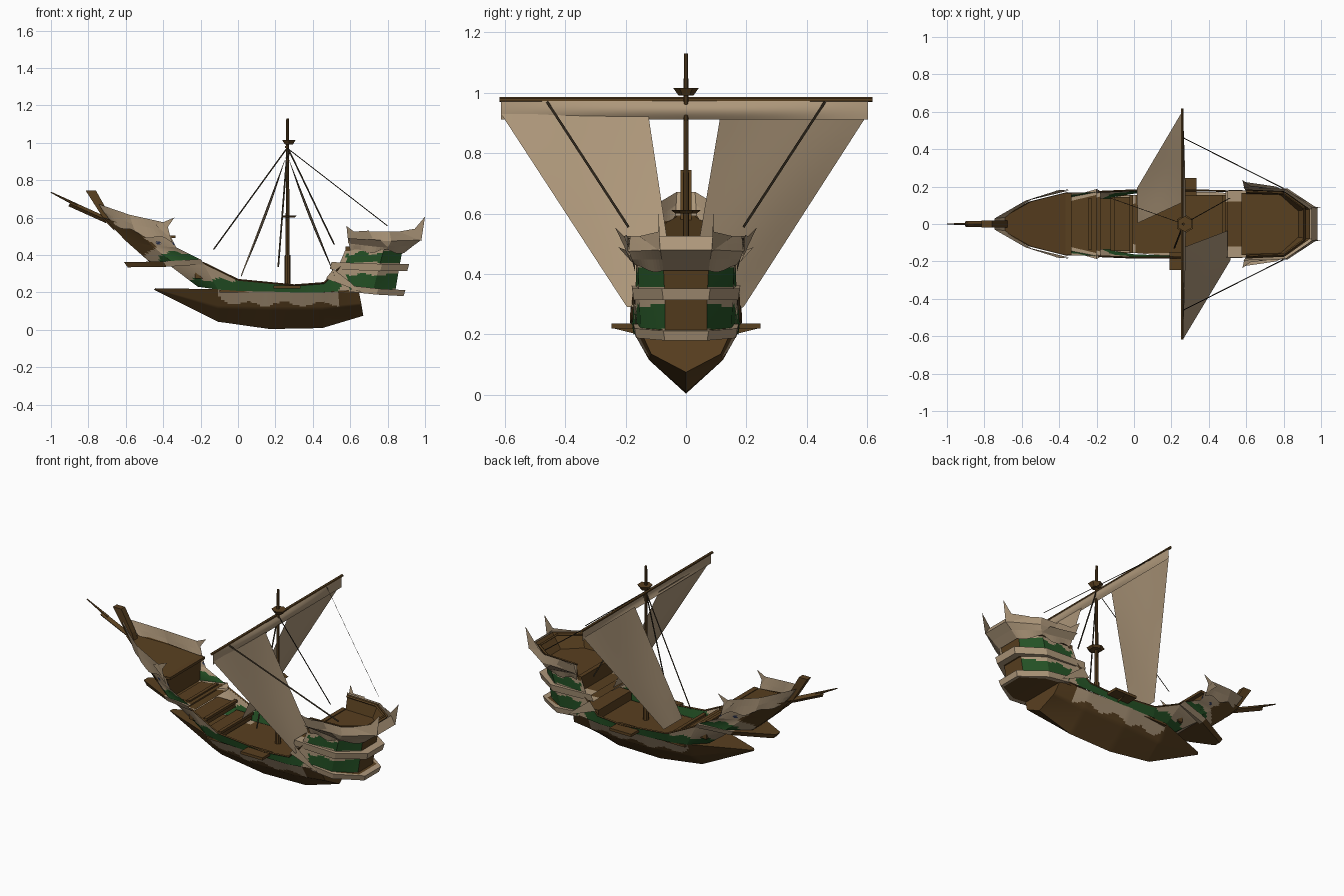
import bpy, bmesh, math
from mathutils import Vector as V

if "Cube" in bpy.data.objects:
    bpy.data.objects.remove(bpy.data.objects["Cube"])

def mat(name, rgb):
    m = bpy.data.materials.new(name)
    m.diffuse_color = (*rgb, 1)
    m.use_nodes = True
    m.node_tree.nodes["Principled BSDF"].inputs["Base Color"].default_value = m.diffuse_color
    return m

MATS = [mat("brown wood", (.098, .05, .014)), mat("cream", (.42, .31, .195)),
        mat("green paint", (.018, .085, .019)), mat("dark rope", (.025, .018, .01)),
        mat("navy paint", (.03, .04, .09))]
BROWN, CREAM, GREEN, ROPE, NAVY = range(5)

def finish(name, bm, smooth=False):
    bmesh.ops.remove_doubles(bm, verts=bm.verts, dist=1e-5)
    bmesh.ops.recalc_face_normals(bm, faces=bm.faces)
    me = bpy.data.meshes.new(name)
    bm.to_mesh(me)
    bm.free()
    for m in MATS:
        me.materials.append(m)
    for p in me.polygons:
        p.use_smooth = smooth
    ob = bpy.data.objects.new(name, me)
    bpy.context.collection.objects.link(ob)
    return ob

def fine(seq, n, mix):
    out = []
    for a, b in zip(seq, seq[1:]):
        out += [mix(a, b, i / n) for i in range(n)]
    return out + [seq[-1]]

def shell(name, levels, rule, nu=1, nv=1, wave=0, cap=False):
    """Loft half outlines (tip to end), mirrored across y and joined at the tip."""
    rows = [fine([V(p) for p in lv], nu, lambda a, b, t: a.lerp(b, t)) for lv in levels]
    rows = fine(rows, nv, lambda r, s, t: [a.lerp(b, t) for a, b in zip(r, s)])
    for p in rows[0]:
        p.z += wave * math.sin(42 * p.x)
    bm = bmesh.new()
    grid = []
    for r in rows:
        full = [V((p.x, -p.y, p.z)) for p in reversed(r)] + r
        grid.append([bm.verts.new(p) for p in full])
    for r, s in zip(grid, grid[1:]):
        for i in range(len(r) - 1):
            f = bm.faces.new((r[i], r[i + 1], s[i + 1], s[i]))
            c = f.calc_center_median()
            f.material_index = rule(c.x, c.y, c.z) if callable(rule) else rule
    if cap:
        bm.faces.new([r[-1] for r in grid] + [r[0] for r in reversed(grid)])
    return finish(name, bm)

def rod(name, a, b, r1, r2=None, m=BROWN, n=6):
    a, b = V(a), V(b)
    bm = bmesh.new()
    bmesh.ops.create_cone(bm, cap_ends=True, segments=n, radius1=r1,
                          radius2=r1 if r2 is None else r2, depth=(b - a).length)
    q = (b - a).to_track_quat('Z', 'Y')
    for v in bm.verts:
        v.co = q @ v.co + (a + b) / 2
    for f in bm.faces:
        f.material_index = m
    return finish(name, bm)

def box(name, x0, x1, y0, y1, z0, z1, m=BROWN):
    bm = bmesh.new()
    bmesh.ops.create_cube(bm, size=1)
    for v in bm.verts:
        v.co = V(((x0 + x1) / 2 + v.co.x * (x1 - x0), (y0 + y1) / 2 + v.co.y * (y1 - y0),
                  (z0 + z1) / 2 + v.co.z * (z1 - z0)))
    for f in bm.faces:
        f.material_index = m
    return finish(name, bm)

def plate(name, pts, m, both=True):
    bm = bmesh.new()
    for s in ((1, -1) if both else (1,)):
        bm.faces.new([bm.verts.new((x, y * s, z)) for x, y, z in pts]).material_index = m
    return finish(name, bm)

def rail(name, pts, r, m=BROWN):
    for s in (1, -1):
        for a, b in zip(pts, pts[1:]):
            rod(name, (a[0], a[1] * s, a[2]), (b[0], b[1] * s, b[2]), r, m=m, n=4)

# Lower hull with a wavy cream band
rim = [(-.44, .015, .222), (-.107, .145, .217), (.17, .17, .205), (.45, .17, .2), (.645, .15, .21)]
hull = shell("hull", [
    [(-.45, 0, .214), (-.107, 0, .043), (.17, 0, .004), (.45, 0, .009), (.67, 0, .075)],
    [(-.445, .01, .218), (-.107, .09, .12), (.17, .122, .115), (.45, .122, .115), (.66, .115, .135)],
    rim, [(x, 0, z) for x, y, z in rim]],
    lambda x, y, z: CREAM if abs(y) > .11 and -.13 < x < .54
    and z > .138 + .012 * math.sin(32 * x) + 3 * max(0, -.05 - x) ** 1.4 else BROWN, 16, 10, cap=True)
bpy.context.view_layer.objects.active = hull
hull.select_set(True)
bpy.ops.object.shade_smooth_by_angle(angle=math.radians(40))

# Topsides sweeping up at the bow
top = [(-.38, .11, .355), (-.19, .172, .36), (0, .18, .267), (.3, .18, .238), (.46, .177, .25), (.55, .172, .34)]
shell("topsides", [[(-.215, .085, .23), (-.107, .145, .215), (0, .162, .208), (.3, .173, .2),
                    (.45, .173, .2), (.60, .165, .21)], top],
      lambda x, y, z: CREAM if x < .0 + .02 * math.sin(70 * z) and z > .268 + .01 * math.sin(50 * x)
      or x > .53 + .02 * math.sin(60 * z) else GREEN, 12, 10)
rail("gunwale", top[1:], .005)

# Bow flare plate and forecastle
fl = [(-.61, .02, .362), (-.40, .13, .365), (-.2, .187, .378)]
shell("bow_flare", [[(x, 0, z) for x, y, z in fl], fl,
                    [(x + .02, y * .94, z - .028) for x, y, z in fl],
                    [(x + .02, 0, z - .028) for x, y, z in fl]],
      lambda x, y, z: CREAM if x > -.39 and abs(y) > .75 * (.16 + .28 * (x + .3)) else BROWN, 8, 6)

def bow_paint(x, y, z):
    if x < -.47 + .03 * math.sin(60 * z):
        return BROWN
    if z < .412 + .012 * math.sin(50 * x) and x > -.42:
        return GREEN
    return NAVY if .455 < z < .475 and math.sin(70 * x) > .7 else CREAM

shell("forecastle", [[(-.47, .05, .36), (-.36, .14, .368), (-.2, .17, .375)],
                     [(-.60, .035, .475), (-.46, .12, .45), (-.33, .168, .44)],
                     [(-.72, .03, .60), (-.56, .12, .545), (-.36, .17, .50)]], bow_paint, 14, 9)
shell("bow_bulwark", [[(-.69, .035, .585), (-.55, .13, .515), (-.35, .178, .475)],
                      [(-.745, .03, .672), (-.58, .125, .615), (-.40, .182, .575)]], CREAM, 10, 2, .012)
plate("bow_horn", [(-.44, .175, .56), (-.36, .18, .49), (-.375, .18, .55), (-.34, .185, .6), (-.40, .18, .575)], CREAM)
plate("forecastle_deck", [(-.71, .03, .59), (-.55, .12, .54), (-.36, .168, .50), (-.36, -.168, .50),
                          (-.55, -.12, .54), (-.71, -.03, .59)], BROWN, False)
plate("forecastle_bulkhead", [(-.36, .165, .50), (-.36, -.165, .50), (-.35, -.138, .37), (-.35, .138, .37)], BROWN, False)
box("forecastle_beam", -.365, -.335, -.165, .165, .49, .505)

# Stem post and bowsprit
bm = bmesh.new()
f = bm.faces.new([bm.verts.new((x, -.018, z)) for x, z in
                  ((-.815, .745), (-.76, .745), (-.69, .62), (-.66, .53), (-.71, .58))])
g = bmesh.ops.extrude_face_region(bm, geom=[f])
bmesh.ops.translate(bm, vec=(0, .036, 0), verts=[v for v in g["geom"] if isinstance(v, bmesh.types.BMVert)])
finish("stem_post", bm)
rod("bowsprit_base", (-.70, 0, .585), (-.90, 0, .675), .016, n=4)
rod("bowsprit", (-.86, 0, .665), (-1, 0, .735), .009, .003)

# Decks, stairs and cross beams
box("main_deck", -.1, .6, -.155, .155, .2, .212)
for x0, x1, z, w in ((-.33, -.23, .375, .125), (-.23, -.11, .305, .135), (-.11, -.01, .255, .145)):
    box("fore_step", x0, x1, -w, w, z - .03, z)
    box("step_edge", x1 - .015, x1 + .005, -w - .01, w + .01, z - .005, z + .01)
box("aft_step", .47, .58, -.155, .155, .215, .27)
box("aft_beam", .575, .6, -.165, .165, .42, .445)
for s in (1, -1):
    box("side_board", .19, .335, min(s * .15, s * .247), max(s * .15, s * .247), .22, .236)
    plate("side_board_bracket", [(.26, .16, .2), (.26, .247, .222), (.26, .16, .222)], BROWN)

# Stern castle: painted tiers with a wooden transom
def stern_paint(x, y, z):
    if abs(y) < .01:
        return BROWN
    w = .008 * math.sin(55 * (x + abs(y)))
    if x > .58 and (.218 + w < z < .297 + w or .36 < z < .41 + w):
        return GREEN
    return CREAM

shell("stern_castle", [[(.84, .07, .2), (.72, .15, .2), (.60, .16, .2)],
                       [(.86, .07, .32), (.75, .155, .32), (.52, .168, .3)],
                       [(.88, .075, .43), (.78, .16, .43), (.575, .165, .43)]], stern_paint, 14, 12)

def flare(name, pts, h):
    shell(name, [[(x, 0, z) for x, y, z in pts], pts, [(x - .01, y - .005, z - h) for x, y, z in pts],
                 [(x - .01, 0, z - h) for x, y, z in pts]],
          lambda x, y, z: BROWN if abs(y) < .75 * (.17 - .65 * max(0, x - .75)) and x < .86 else CREAM, 8, 6)

flare("stern_lower_flare", [(.895, .075, .212), (.75, .17, .22), (.61, .175, .235)], .032)
flare("stern_middle_flare", [(.915, .08, .352), (.77, .178, .352), (.50, .18, .362)], .038)
plate("stern_sweep", [(.47, .181, .275), (.51, .182, .325), (.60, .18, .255), (.66, .178, .2)], CREAM)
shell("stern_bulwark", [[(.89, .075, .415), (.79, .168, .42), (.60, .172, .42)],
                        [(.98, .085, .48), (.82, .19, .475), (.59, .19, .48)],
                        [(.95, .09, .525), (.81, .185, .525), (.585, .195, .525)]], CREAM, 10, 2, .01)
shell("stern_lining", [[(.875, .07, .435), (.78, .155, .435), (.60, .16, .435)],
                       [(.94, .08, .522), (.805, .175, .522), (.595, .185, .522)]], BROWN)
plate("stern_horn", [(.86, .155, .525), (.98, .086, .475), (1.0, .09, .605), (.945, .092, .54)], CREAM)
plate("stern_side_horn", [(.59, .19, .46), (.72, .192, .49), (.70, .195, .53), (.62, .205, .525), (.58, .235, .555)], CREAM)
plate("stern_frill", [(.60, .17, .45), (.59, .225, .49), (.66, .215, .485), (.76, .20, .48), (.80, .18, .44)], CREAM)
plate("stern_deck", [(.88, .075, .44), (.78, .16, .44), (.58, .165, .44),
                     (.58, -.165, .44), (.78, -.16, .44), (.88, -.075, .44)], BROWN, False)
plate("stern_bulkhead", [(.58, .165, .44), (.58, -.165, .44), (.57, -.16, .21), (.57, .16, .21)], BROWN, False)
rail("stern_rail", [(.60, .172, .515), (.80, .165, .515), (.91, .085, .515), (.91, 0, .515)], .007)

# Mast, yard and lookout baskets
rod("mast_base", (.265, 0, .2), (.265, 0, .40), .017, .015, n=8)
rod("mast", (.265, 0, .38), (.265, 0, 1.13), .011, .007, n=8)
rod("yard", (.258, -.617, .977), (.258, .617, .977), .008)
rod("lookout", (.272, 0, .99), (.272, 0, 1.015), .024, .042)
rod("lower_lookout", (.272, 0, .6), (.272, 0, .612), .035, .05)

# Sails: a strip under the yard and two long tapering, billowing cloths
def cloth(name, tl, tr, bl, br, bulge, n=12):
    tl, tr, bl, br = map(V, (tl, tr, bl, br))
    bm = bmesh.new()
    g = []
    for j in range(n + 1):
        v = j / n
        row = []
        for i in range(n + 1):
            u = i / n
            p = tl.lerp(tr, u).lerp(bl.lerp(br, u), v)
            p += V(bulge) * math.sin(math.pi * u) * math.sin(math.pi * v)
            row.append(bm.verts.new(p))
        g.append(row)
    for r, s in zip(g, g[1:]):
        for i in range(n):
            bm.faces.new((r[i], r[i + 1], s[i + 1], s[i])).material_index = CREAM
    return finish(name, bm, True)

cloth("sail_head", (.262, -.612, .974), (.262, .602, .974), (.262, -.612, .912), (.262, .602, .912), (.015, 0, 0))
cloth("port_sail", (.258, .115, .93), (.258, .602, .93), (.02, .005, .285), (.015, .19, .29), (.012, 0, -.005))
cloth("starboard_sail", (.265, -.125, .93), (.265, -.612, .93), (.515, -.03, .30), (.515, -.195, .29), (-.012, 0, -.005))

# Rigging made of flat ribbons
def ribbon(name, a, b, w):
    a, b, w = V(a), V(b), V(w)
    plate(name, [a - w, a + w, b + w, b - w], ROPE, False)

for s in (1, -1):
    ribbon("yard_rope", (.265, s * .46, .97), (.80, s * .19, .555), (0, s * .003, -.003))
for end in ((-.13, .14, .43), (.515, .14, .455), (.215, -.13, .335)):
    ribbon("mast_rope", (.265, 0, .975), end, (.0045, 0, 0))
